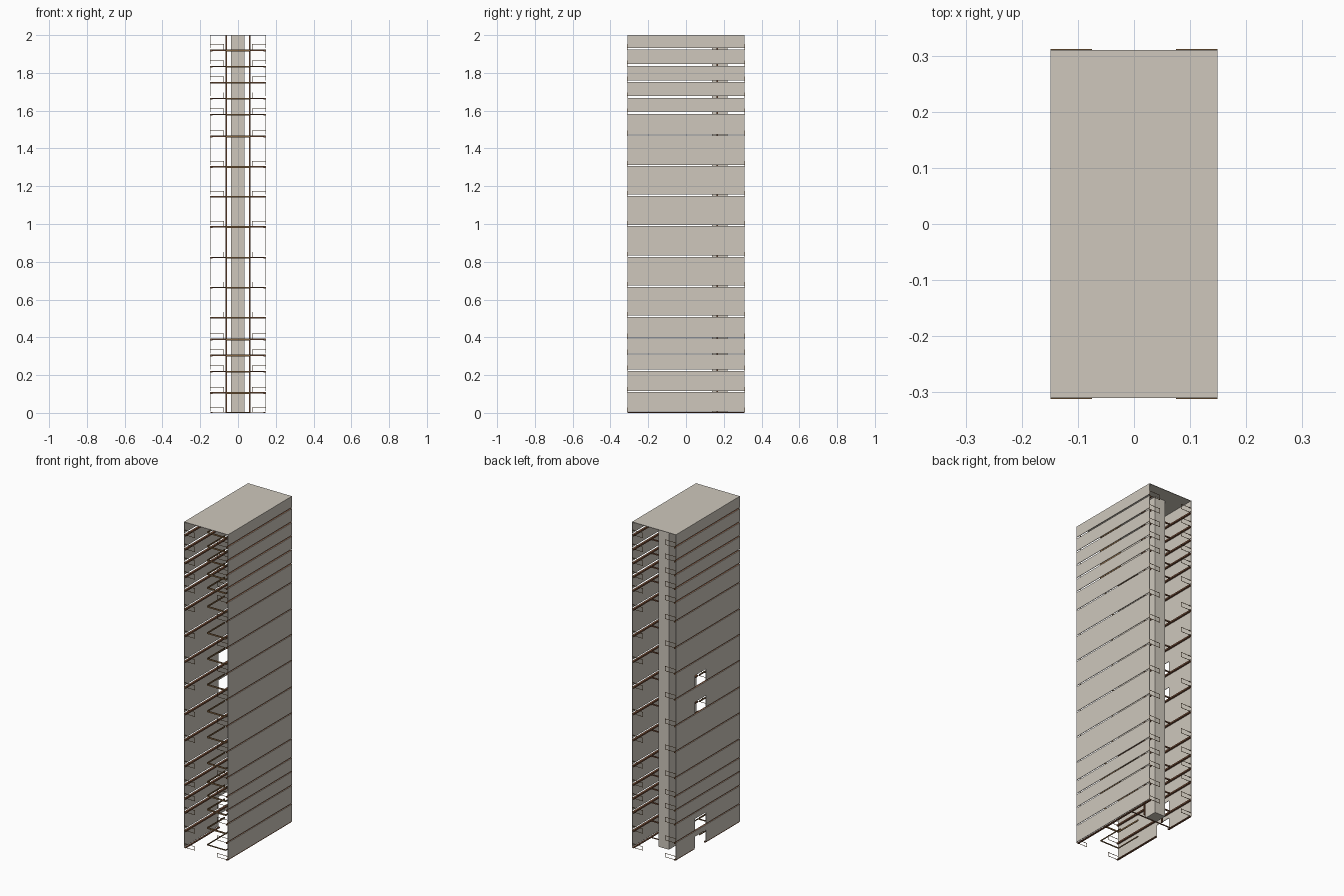
import bpy, bmesh
from mathutils import Vector

if "Cube" in bpy.data.objects:
    bpy.data.objects.remove(bpy.data.objects["Cube"])

X, Y = 0.149, 0.31          # half width and half depth
FLOORS = [0.008, 0.117, 0.23, 0.315, 0.40, 0.515, 0.674, 0.833, 0.996, 1.155,
          1.313, 1.475, 1.592, 1.677, 1.761, 1.846, 1.932]


def material(name, colour):
    m = bpy.data.materials.new(name)
    m.diffuse_color = (*colour, 1)
    m.use_nodes = True
    m.node_tree.nodes["Principled BSDF"].inputs["Base Color"].default_value = m.diffuse_color
    return m


concrete = material("warm_concrete", (0.62, 0.575, 0.505))
brown = material("red_brown_steel", (0.19, 0.08, 0.04))
tan = material("tan_brown_steel", (0.23, 0.13, 0.055))


def gap(z):
    """Joint height below a storey; wider near the top."""
    return 0.009 if z > 1.55 else 0.007


def boxes(name, mat, extents):
    """One object from (x0, x1, y0, y1, z0, z1) boxes."""
    bm = bmesh.new()
    for x0, x1, y0, y1, z0, z1 in extents:
        for v in bmesh.ops.create_cube(bm, size=1)["verts"]:
            v.co = Vector(((x0 + x1) / 2 + v.co.x * (x1 - x0),
                           (y0 + y1) / 2 + v.co.y * (y1 - y0),
                           (z0 + z1) / 2 + v.co.z * (z1 - z0)))
    me = bpy.data.meshes.new(name)
    bm.to_mesh(me)
    bm.free()
    me.materials.append(mat)
    ob = bpy.data.objects.new(name, me)
    bpy.context.collection.objects.link(ob)
    return ob


def side(s, a, b):
    """Mirror an x range to the chosen side."""
    return (min(s * a, s * b), max(s * a, s * b))


# Storey-high wall panels, with door openings in the left wall
tops = [z - gap(z) for z in FLOORS[1:]] + [2.0]
DOORS = (0, 1, 7, 8)
DOOR_Y, DOOR_H = (0.02, 0.125), 0.07
right, left = [], []
for i, (z0, z1) in enumerate(zip(FLOORS, tops)):
    right.append((*side(1, X - 0.003, X), -Y, Y, z0, z1))
    xs = side(-1, X - 0.003, X)
    if i in DOORS:
        left += [(*xs, -Y, DOOR_Y[0], z0, z1), (*xs, DOOR_Y[1], Y, z0, z1),
                 (*xs, *DOOR_Y, z0 + DOOR_H, z1)]
    else:
        left.append((*xs, -Y, Y, z0, z1))
boxes("right_wall_panels", concrete, right)
boxes("left_wall_panels", concrete, left)

# Roof slab and lift core
boxes("roof", concrete, [(-X, X, -Y, Y, 1.997, 2.0)])
boxes("lift_core", concrete, [(-0.038, 0.034, 0.138, 0.22, 0.004, 1.997)])

ledges, rails, ring, cross = [], [], [], []
RX, RY0, RY1, T = 0.063, -0.21, -0.04, 0.004
for i, z in enumerate(FLOORS):
    zt = max(z - gap(z), 0.006)
    zb = max(zt - 0.009, 0)
    for s in (-1, 1):
        # Ledges along the inside of both walls, open at the ground door
        spans = [(-Y, Y)]
        if i == 0 and s < 0:
            spans = [(-Y, DOOR_Y[0]), (DOOR_Y[1], Y)]
        for a, b in spans:
            ledges.append((*side(s, X - 0.013, X - 0.003), a, b, zb, zt))
        # Open guard frames at the front and back corners
        for ya in (-Y - 0.002, Y):
            yb = ya + 0.002
            zl, zu = zt - 0.002, z + 0.02
            rails.append((*side(s, 0.075, X), ya, yb, zu - 0.002, zu))
            rails.append((*side(s, 0.075, X), ya, yb, zl, zl + 0.002))
            rails.append((*side(s, 0.075, 0.077), ya, yb, zl, zu))
            rails.append((*side(s, X - 0.002, X), ya, yb, zl, zu))
        # Floor ring beams along the depth
        ring.append((*side(s, RX - T / 2, RX + T / 2), RY0, RY1, zb, zt))
    # Front beam of the ring, and wall-to-wall beam beside the core
    ring.append((-RX, RX, RY0, RY0 + T, zb, zt))
    cross.append((-X + 0.003, X - 0.003, 0.14, 0.146, zb + 0.002, zt))
boxes("wall_ledges", brown, ledges)
boxes("guard_frames", tan, rails)
boxes("floor_ring_beams", tan, ring)
boxes("cross_beams", brown, cross)

# Slim posts beside the core
boxes("steel_posts", brown,
      [(*side(s, RX - 0.004, RX + 0.004), 0.161, 0.169, 0.0, 1.997)
       for s in (-1, 1)])
